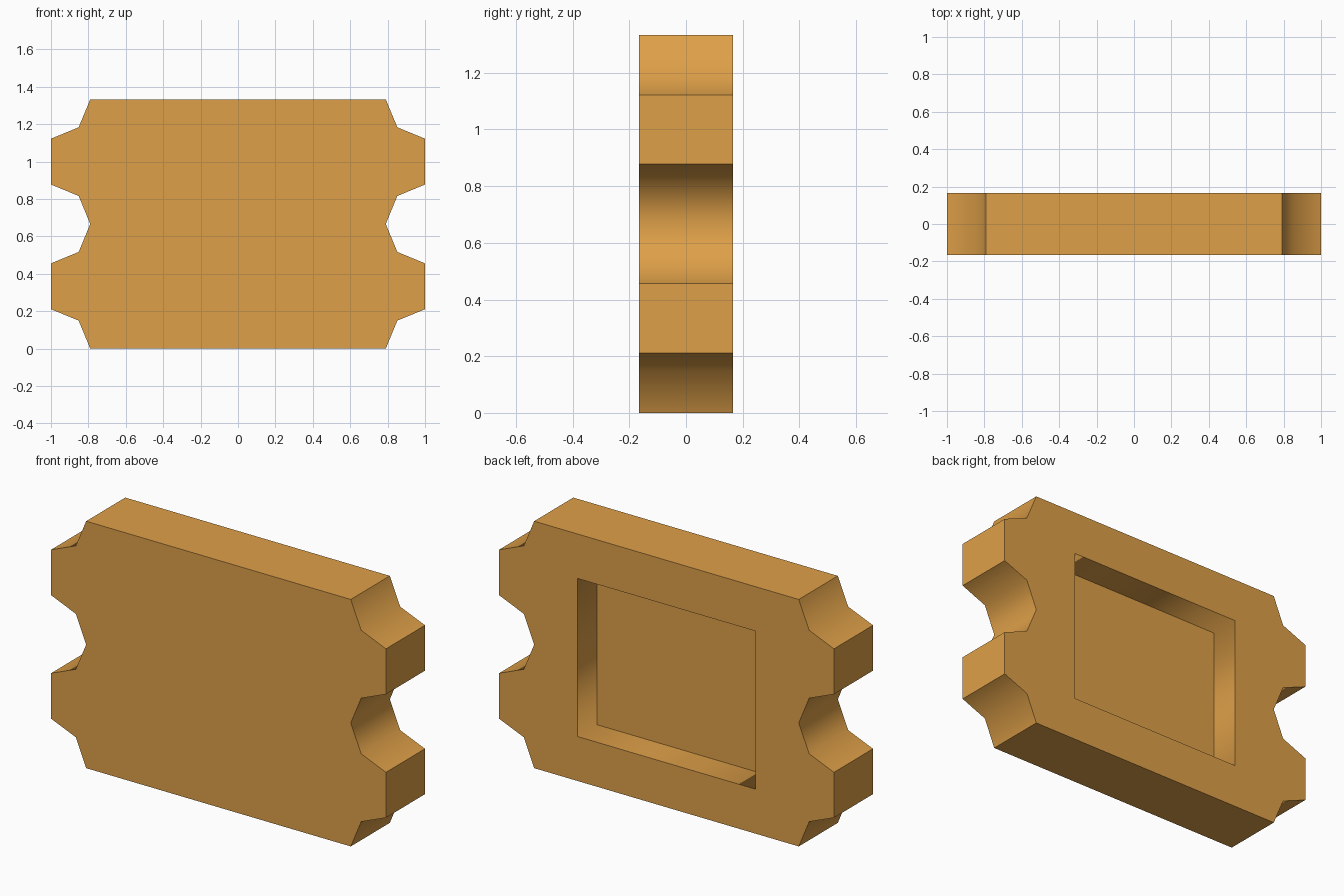
import bpy, bmesh, math

if "Cube" in bpy.data.objects:
    bpy.data.objects.remove(bpy.data.objects["Cube"])

H, T = 1.333, 0.1667          # height, half thickness
RX, RZ0, RZ1 = 0.531, 0.24, 1.093   # recess opening
FLOOR = 0.0                   # recess floor depth (y)

# right-hand edge, bottom to top: two tabs with faceted notches between
tab = [(0.79, 0), (0.852, 0.15), (1, 0.211), (1, 0.456), (0.852, 0.517)]
right = [(x, z + o) for o in (0, H / 2) for x, z in tab] + [(0.79, H)]
profile = right + [(-x, z) for x, z in reversed(right)]
n = len(right)

bm = bmesh.new()


def ring(points, y):
    return [bm.verts.new((x, y, z)) for x, z in points]


def walls(a, b):
    for i in range(len(a)):
        j = (i + 1) % len(a)
        bm.faces.new((a[i], a[j], b[j], b[i])).smooth = True


# outer body
front, back = ring(profile, -T), ring(profile, T)
bm.faces.new(front)
walls(front, back)

# recess in the back: corners run right-bottom, right-top, left-top, left-bottom
opening = [(RX, RZ0), (RX, RZ1), (-RX, RZ1), (-RX, RZ0)]
rim, floor = ring(opening, T), ring(opening, FLOOR)
bm.faces.new(floor)
walls(rim, floor)

# back face around the recess
bm.faces.new(back[:n] + [rim[1], rim[0]])
bm.faces.new(back[n:] + [rim[3], rim[2]])
bm.faces.new((back[n - 1], back[n], rim[2], rim[1]))
bm.faces.new((back[-1], back[0], rim[0], rim[3]))
bmesh.ops.recalc_face_normals(bm, faces=bm.faces[:])

# notches and recess walls shade smoothly, all other edges stay crisp
recess = set(rim) | set(floor)
for e in bm.edges:
    f1, f2 = e.link_faces
    both_walls = f1.smooth and f2.smooth
    inside = all(v in recess for v in e.verts)
    e.smooth = both_walls and (inside or e.calc_face_angle() < math.radians(60))

mesh = bpy.data.meshes.new("notched_plate")
bm.to_mesh(mesh)
bm.free()

mat = bpy.data.materials.new("warm_orange")
mat.diffuse_color = (0.73, 0.35, 0.065, 1)
mat.use_nodes = True
mat.node_tree.nodes["Principled BSDF"].inputs["Base Color"].default_value = mat.diffuse_color
mesh.materials.append(mat)
plate = bpy.data.objects.new("notched_plate", mesh)
bpy.context.collection.objects.link(plate)
